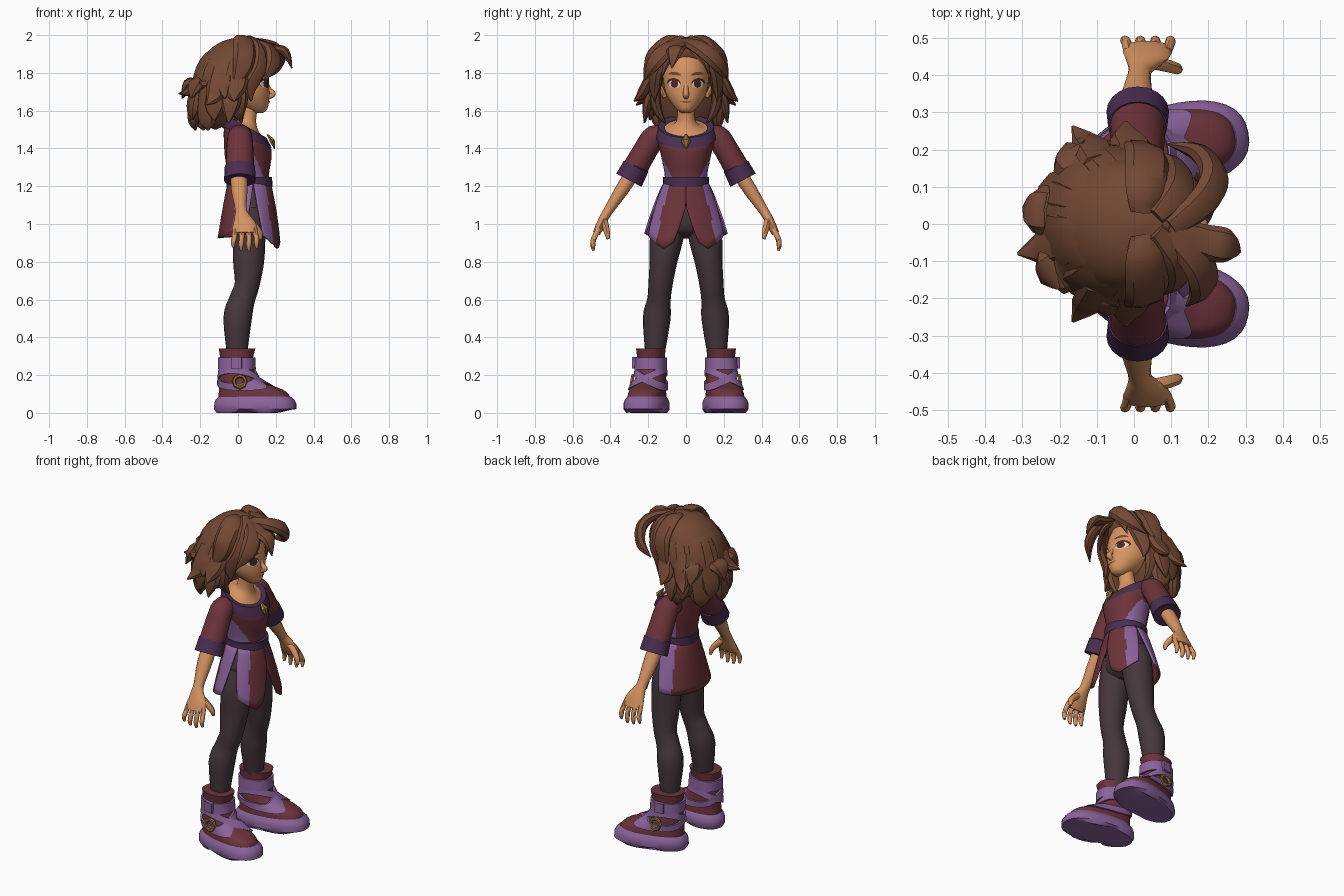
import bpy, bmesh, math
from mathutils import Vector, Matrix

def mat(name, r, g, b):
    m = bpy.data.materials.new(name)
    m.diffuse_color = (r, g, b, 1)
    return m

SKIN = mat("skin", .67, .295, .12)
HAIR = mat("brown_hair", .17, .066, .034)
MAROON = mat("maroon_cloth", .15, .034, .042)
LILAC = mat("lilac_cloth", .26, .125, .33)
PURPLE = mat("dark_purple_trim", .065, .027, .08)
DARK = mat("dark_leggings", .06, .038, .046)
GOLD = mat("gold", .29, .17, .03)
WHITE = mat("eye_white", .75, .68, .62)
IRIS = mat("dark_brown", .065, .022, .014)
LIP = mat("lip", .36, .11, .07)

def finish(name, bm, mats, rule=None, angle=45, recalc=True):
    if recalc:
        bmesh.ops.recalc_face_normals(bm, faces=bm.faces)
    if rule:
        for f in bm.faces:
            f.material_index = rule(f.calc_center_median())
    me = bpy.data.meshes.new(name)
    bm.to_mesh(me)
    bm.free()
    for m in mats:
        me.materials.append(m)
    me.shade_smooth()
    me.set_sharp_from_angle(angle=math.radians(angle))
    ob = bpy.data.objects.new(name, me)
    bpy.context.collection.objects.link(ob)
    return ob

def smooth(pts, k=4):
    """Catmull-Rom through tuples of any length."""
    out = []
    for i in range(len(pts) - 1):
        p0, p1, p2, p3 = pts[max(i-1, 0)], pts[i], pts[i+1], pts[min(i+2, len(pts)-1)]
        for j in range(k):
            t = j / k
            out.append(tuple(.5 * (2*b + (c-a)*t + (2*a-5*b+4*c-d)*t*t + (3*b-a-3*c+d)*t**3)
                             for a, b, c, d in zip(p0, p1, p2, p3)))
    return out + [tuple(pts[-1])]

def loft(name, rings, mats, rule=None, caps=True, angle=45):
    bm = bmesh.new()
    vs = [[bm.verts.new(p) for p in r] for r in rings]
    n = len(vs[0])
    for a, b in zip(vs, vs[1:]):
        for i in range(n):
            bm.faces.new((a[i], a[(i+1) % n], b[(i+1) % n], b[i]))
    if caps:
        bm.faces.new(vs[0][::-1])
        bm.faces.new(vs[-1])
    return finish(name, bm, mats, rule, angle)

def zring(z, cx, rx, ry, tilt=0, n=32):
    ts = [2*math.pi*i/n for i in range(n)]
    return [Vector((cx + rx*math.cos(t), ry*math.sin(t), z - tilt*rx*math.cos(t))) for t in ts]

def tube(name, pts, m, s=1, n=12, ref=None, centre=(-.03, 0, 1.76), k=4, angle=45):
    """Tapered tube through (x, y, z, half_width, half_thickness)."""
    path = smooth([(x, y*s, z, a, b) for x, y, z, a, b in pts], k)
    P = [Vector(p[:3]) for p in path]
    rings = []
    for i, p in enumerate(path):
        t = (P[min(i+1, len(P)-1)] - P[max(i-1, 0)]).normalized()
        u = Vector(ref) - t*t.dot(Vector(ref)) if ref else t.cross(P[i] - Vector(centre))
        u.normalize()
        w = t.cross(u)
        a, b = max(p[3], .002), max(p[4], .002)
        rings.append([P[i] + u*a*math.cos(2*math.pi*j/n) + w*b*math.sin(2*math.pi*j/n) for j in range(n)])
    return loft(name, rings, [m], angle=angle)

# --- tunic body, collar, chest, belt, pendant
torso = smooth([(1.2, .058, .105, .112, 0), (1.27, .055, .11, .114, 0), (1.36, .053, .124, .132, .1),
                (1.45, .05, .125, .15, .4), (1.5, .045, .105, .14, .56)], 10)
def torso_rule(c):
    th = math.degrees(math.atan2(abs(c.y), c.x - .055))
    return int(c.z < 1.385 and 40 + max(0, c.z-1.24)*310 < th < 118)
loft("tunic_body", [zring(*r, n=96) for r in torso], [MAROON, LILAC], torso_rule)
loft("collar", [zring(*r) for r in [(1.457, .05, .128, .158, .44), (1.482, .048, .122, .16, .52),
     (1.517, .045, .106, .146, .57), (1.51, .045, .082, .112, .57)]], [PURPLE], caps=False)
loft("neck", [zring(*r) for r in smooth([(1.5, .045, .09, .12, .56), (1.522, .043, .062, .072, .35),
     (1.555, .05, .046, .048, .1), (1.63, .062, .045, .046, 0)])], [SKIN])
loft("belt", [zring(*r) for r in [(1.2, .06, .108, .11), (1.197, .06, .122, .122),
     (1.248, .06, .121, .121), (1.248, .06, .1, .11)]], [PURPLE], caps=False, angle=30)
tube("pendant", [(.155, 0, 1.475, .006, .004), (.182, 0, 1.44, .027, .016), (.194, 0, 1.398, .003, .003)],
     GOLD, n=6, ref=(0, 1, 0), k=1, angle=20)

# --- slit skirt panels
def lerp(x, table):
    for (a, p), (b, q) in zip(table, table[1:]):
        if x <= b:
            return p + (q-p) * max(0, (x-a)/(b-a))
    return table[-1][1]

def skirt(name, edge0, edge1, hem, s, rule, nu, nv=8):
    bm = bmesh.new()
    grid = []
    for j in range(nv+1):
        v = j/nv
        row = []
        for i in range(nu+1):
            th = edge0(v) + (edge1(v)-edge0(v))*i/nu
            z = 1.22 + (hem(th)-1.22)*v
            f = max(0, (1.22-z)/.33)**.85
            t = math.radians(th)
            row.append(bm.verts.new((.06 + (.108+.06*f)*math.cos(t), s*(.113+.125*f)*math.sin(t), z)))
        grid.append(row)
    for j in range(nv):
        v = (j+.5)/nv
        for i in range(nu):
            f = bm.faces.new((grid[j][i], grid[j+1][i], grid[j+1][i+1], grid[j][i+1]))
            f.material_index = rule(edge0(v) + (edge1(v)-edge0(v))*(i+.5)/nu)
    ob = finish(name, bm, [MAROON, LILAC])
    mod = ob.modifiers.new("thickness", "SOLIDIFY")
    mod.thickness = .01
    mod.offset = 0

for s in (1, -1):
    skirt("skirt_front", lambda v: 16*max(0, (v-.45)/.55), lambda v: 79-16*v,
          lambda t: lerp(t, [(0, .94), (16, .905), (29, .868), (66, .945)]), s, lambda t: int(t > 43), 16)
skirt("skirt_back", lambda v: 79+20*v, lambda v: 281-20*v,
      lambda t: lerp(abs(t-180), [(0, .925), (50, .93), (83, .95)]), 1, lambda t: int(abs(t-180) > 57), 40)

# --- hips, legs, arms, hands
loft("hips", [zring(*r) for r in smooth([(.93, .06, .03, .05), (.97, .06, .085, .13), (1.06, .06, .1, .14),
     (1.2, .06, .09, .1)])], [DARK])
for s in (1, -1):
    tube("leg", [(.06, .085, 1.08, .08, .075), (.06, .1, .95, .085, .09), (.056, .12, .8, .082, .073),
                 (.048, .135, .68, .066, .064), (.022, .143, .6, .068, .062), (-.002, .155, .5, .075, .073),
                 (-.005, .165, .3, .052, .05)], DARK, s, 20, (1, 0, 0))
    tube("sleeve", [(.01, .11, 1.455, .06, .05), (.01, .165, 1.46, .066, .064), (.01, .215, 1.39, .072, .064),
                    (.01, .295, 1.25, .077, .068)], MAROON, s, 20, (1, 0, 0))
    tube("cuff", [(.01, .264, 1.307, .07, .064), (.01, .265, 1.304, .08, .071), (.01, .302, 1.232, .084, .076),
                  (.01, .300, 1.237, .06, .055)], PURPLE, s, 20, (1, 0, 0), k=1, angle=30)
    tube("forearm", [(.005, .27, 1.29, .045, .04), (.007, .34, 1.18, .043, .037), (.015, .405, 1.08, .031, .027),
                     (.022, .43, 1.04, .042, .025), (.034, .455, .99, .064, .024), (.036, .474, .95, .063, .02)],
         SKIN, s, 14, (1, 0, 0))
    for i in range(4):
        x, d = -.014 + .034*i, (.014, 0, -.003, .01)[i]
        tube("finger", [(x, .462, .975, .014, .015), (x*1.15-.004, .487, .925, .014, .014),
                        (x*1.2-.008, .493, .89+d, .013, .013), (x*1.22-.008, .488, .862+d, .007, .007)],
             SKIN, s, 8, (1, 0, 0), k=3)
    tube("thumb", [(.05, .435, 1.02, .02, .02), (.09, .425, .985, .019, .018), (.115, .417, .95, .016, .015),
                   (.12, .412, .92, .008, .008)], SKIN, s, 8, (1, 0, 0), k=3)

# --- boots
BOOT = smooth([(.05, .09, .195, .095), (.095, .085, .188, .094), (.125, .067, .168, .088), (.15, .03, .13, .084),
               (.18, .004, .102, .08), (.22, -.004, .09, .075), (.27, -.008, .084, .07), (.34, -.005, .096, .076)])
SOLE = [(0, .09, .205, .1), (.02, .093, .22, .113), (.05, .093, .219, .113), (.07, .091, .21, .106), (.088, .089, .19, .093)]
def boot_pt(spec, th, s, off=0):
    z, cx, rx, ry = spec
    c, n = [math.copysign(abs(q)**.84, q) for q in (math.cos(th), math.sin(th))]
    x, y = cx + (rx+off)*c, (ry+off)*n*(1 + .7*max(0, rx-.09)*c)
    if z == 0:  # arch under the sole
        z = .022*math.exp(-((x-.05)/.03)**2) + .02*max(0, (x-.2)/.09)
    p = Matrix.Rotation(math.radians(11), 3, 'Z') @ Vector((x, y, z))
    return Vector((p.x, s*(p.y+.187), p.z))

def boot_at(z):
    return (z,) + tuple(lerp(z, [(r[0], r[k]) for r in BOOT]) for k in (1, 2, 3))

def strap(name, height, h, s):
    ths = [2*math.pi*i/36 for i in range(36)]
    loft(name, [[boot_pt(boot_at(height(t)+d), t, s, o) for t in ths]
                for d, o in ((-h, -.004), (-h, .011), (h, .011), (h, -.004))], [LILAC], caps=False, angle=35)

def place(ob, loc, rot, scale=(1, 1, 1)):
    ob.location, ob.rotation_euler, ob.scale = loc, rot, scale

for s in (1, -1):
    ths = [2*math.pi*i/36 for i in range(36)]
    loft("boot", [[boot_pt(r, t, s) for t in ths] for r in BOOT], [MAROON])
    loft("sole", [[boot_pt(r, t, s) for t in ths] for r in SOLE], [LILAC], angle=35)
    strap("ankle_strap", lambda t: .262, .032, s)
    for q in (1, -1):  # straps crossing over the instep
        strap("cross_strap", lambda t: .183 + q*.045*math.sin(t-.15), .02, s)
    bm = bmesh.new()
    bmesh.ops.create_cube(bm, size=1)
    place(finish("strap_end", bm, [LILAC]), boot_pt(boot_at(.265), 1.45, s, .014), (0, 0, math.radians(9)*s),
          (.055, .02, .06))
    bpy.ops.mesh.primitive_torus_add(major_segments=8, minor_segments=6, major_radius=.032, minor_radius=.01)
    buckle = bpy.context.object
    buckle.name = "buckle"
    buckle.data.materials.append(GOLD)
    place(buckle, boot_pt(boot_at(.165), 1.5, s, .014), (math.radians(-80)*s, 0, 0))

# --- head and face
HEAD = smooth([(1.588, .105, .025, .022), (1.603, .1, .052, .045), (1.64, .073, .09, .078), (1.69, .045, .122, .107),
               (1.75, .027, .137, .119), (1.82, .012, .148, .122), (1.9, .0, .125, .1), (1.95, 0, .06, .05)])
loft("head", [zring(*r) for r in HEAD], [SKIN])

def head_x(y, z):
    cx, rx, ry = (lerp(z, [(r[0], r[k]) for r in HEAD]) for k in (1, 2, 3))
    return cx + rx*math.sqrt(max(.02, 1-(y/ry)**2))

def patch(name, y, z, w, h, off, m, tilt=0, n=18, bend=0):
    bm = bmesh.new()
    rings = []
    for q in (.5, 1):
        ring = []
        for i in range(n):
            a = 2*math.pi*i/n
            u, v = q*w*math.cos(a), q*h*math.sin(a) + bend*(q*math.cos(a))**2
            yy, zz = y + u*math.cos(tilt) - v*math.sin(tilt), z + u*math.sin(tilt) + v*math.cos(tilt)
            ring.append(bm.verts.new((head_x(yy, zz)+off, yy, zz)))
        rings.append(ring)
    bm.faces.new(rings[0])
    for i in range(n):
        j = (i+1) % n
        bm.faces.new((rings[0][i], rings[1][i], rings[1][j], rings[0][j]))
    finish(name, bm, [m], recalc=False)

for s in (1, -1):
    patch("eyelash", s*.064, 1.746, .036, .026, .003, IRIS, .15*s)
    patch("eye", s*.063, 1.74, .031, .021, .0045, WHITE, .1*s)
    patch("iris", s*.061, 1.742, .02, .021, .006, IRIS)
    patch("eyebrow", s*.06, 1.797, .034, .008, .005, HAIR, .1*s, bend=-.006)
    tube("ear", [(.0, .11, 1.67, .012, .01), (-.005, .125, 1.7, .024, .014), (-.015, .14, 1.745, .022, .012),
                 (-.025, .145, 1.77, .004, .004)], SKIN, s, 10, (1, 0, 0))
patch("mouth", 0, 1.645, .032, .0055, .004, LIP, bend=.006)
tube("nose", [(.15, 0, 1.75, .012, .008), (.168, 0, 1.71, .013, .012), (.184, 0, 1.688, .016, .016),
              (.162, 0, 1.67, .013, .01)], SKIN, ref=(0, 1, 0))

# --- hair mass and locks
CAP = [(1.99, .02, .004, .004), (1.98, .02, .06, .06), (1.96, .01, .108, .108), (1.92, -.005, .148, .152),
       (1.865, -.035, .16, .176), (1.8, -.075, .135, .186), (1.7, -.1, .13, .19), (1.6, -.115, .1, .165),
       (1.53, -.12, .06, .11), (1.5, -.12, .004, .004)]
loft("hair_mass", [zring(*r) for r in smooth(CAP, 3)], [HAIR])
for k in range(12):  # back locks, long and flicked in turn
    t = math.radians(84 + 17*k)
    c, n = math.cos(t), math.sin(t)
    r, z = [(.15, 1.495), (.18, 1.55), (.225, 1.665)][k % 3]
    tube("back_lock", [(.02+.03*c, .03*n, 1.972, .02, .012), (-.02+.14*c, .14*n, 1.89, .045, .02),
                       (-.06+.155*c, .185*n, 1.76, .062, .028), (-.075+(.1+.4*r)*c, (.11+.4*r)*n, z+.07, .062, .034),
                       (-.075+r*c, (r+.02)*n, z, .004, .004)], HAIR, n=8, angle=35, ref=(-n, c, 0))
tube("back_flick", [(-.16, -.04, 1.86, .05, .02), (-.21, -.05, 1.76, .06, .03), (-.25, -.065, 1.705, .045, .028),
                    (-.313, -.08, 1.69, .004, .004)], HAIR, n=8, ref=(0, 1, 0), angle=35)
FRONT = [[(.06, .02, 1.985, .025, .015), (.12, .09, 1.935, .045, .022), (.115, .15, 1.83, .045, .025),
          (.065, .165, 1.73, .042, .026), (.07, .165, 1.65, .004, .004)],
         [(.02, .03, 1.98, .03, .014), (.03, .095, 1.975, .055, .022), (.035, .175, 1.9, .06, .028),
          (.02, .2, 1.82, .05, .025), (-.02, .215, 1.73, .01, .01)]]
SIDE = [[(-.01, .14, 1.8, .05, .03), (.005, .165, 1.69, .05, .03), (-.0, .15, 1.6, .04, .025), (.02, .11, 1.535, .004, .004)],
        [(-.02, .15, 1.85, .05, .03), (.0, .195, 1.76, .055, .03), (-.02, .23, 1.69, .045, .03), (-.02, .275, 1.65, .004, .004)],
        [(-.09, .16, 1.82, .05, .03), (-.11, .2, 1.73, .055, .03), (-.13, .22, 1.67, .04, .025), (-.165, .262, 1.63, .004, .004)],
        [(-.04, .16, 1.75, .05, .03), (-.04, .2, 1.64, .055, .03), (-.05, .22, 1.535, .004, .004)]]
for s in (1, -1):
    for lock in FRONT:
        tube("temple_lock", lock, HAIR, s, 8, angle=35)
    for lock in SIDE:
        tube("side_lock", lock, HAIR, s, 8, ref=(1, 0, 0), angle=35)
FRINGE = [[(.1, -.01, 1.965, .03, .02), (.185, .06, 1.94, .045, .028), (.215, .13, 1.89, .05, .032),
           (.175, .19, 1.82, .038, .026), (.09, .215, 1.77, .003, .003)],
          [(.09, -.01, 1.965, .03, .018), (.185, -.045, 1.93, .045, .022), (.25, -.06, 1.91, .045, .024), (.285, -.075, 1.825, .003, .003)],
          [(.09, -.02, 1.965, .03, .02), (.17, -.1, 1.925, .05, .026), (.185, -.17, 1.85, .048, .028), (.14, -.22, 1.76, .003, .003)],
          [(.1, .02, 1.96, .03, .018), (.16, .065, 1.905, .032, .016), (.165, .105, 1.85, .02, .012), (.15, .12, 1.79, .003, .003)],
          [(.1, -.02, 1.96, .03, .018), (.16, -.06, 1.905, .032, .016), (.16, -.1, 1.86, .023, .014), (.145, -.125, 1.78, .003, .003)]]
for lock in FRINGE:
    tube("fringe_lock", lock, HAIR, n=8, angle=35)
